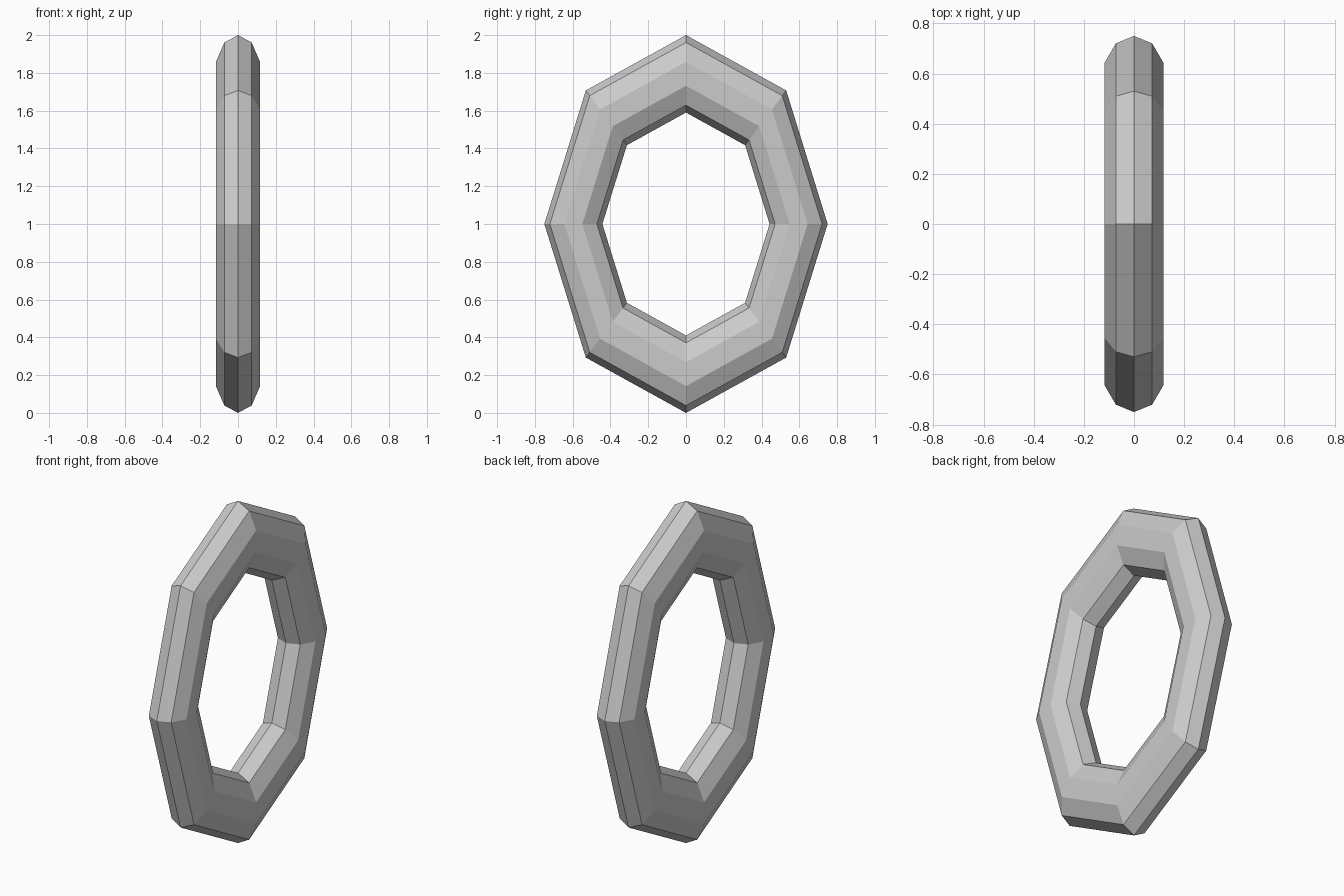
import bpy
import math
from mathutils import Matrix

if "Cube" in bpy.data.objects:
    bpy.data.objects.remove(bpy.data.objects["Cube"])

# Low-poly oval ring: eight segments around, ten-sided cross-section
bpy.ops.mesh.primitive_torus_add(major_segments=8, minor_segments=10,
                                 major_radius=0.795, minor_radius=0.205)
ring = bpy.context.object
ring.name = "oval_ring"

# Flatten it, narrow it, stand it upright facing x, resting on z = 0
ring.data.transform(Matrix.Translation((0, 0, 1))
                    @ Matrix.Rotation(math.radians(90), 4, 'Y')
                    @ Matrix.Diagonal((1, 0.75, 0.6, 1)))
bpy.ops.object.shade_flat()
